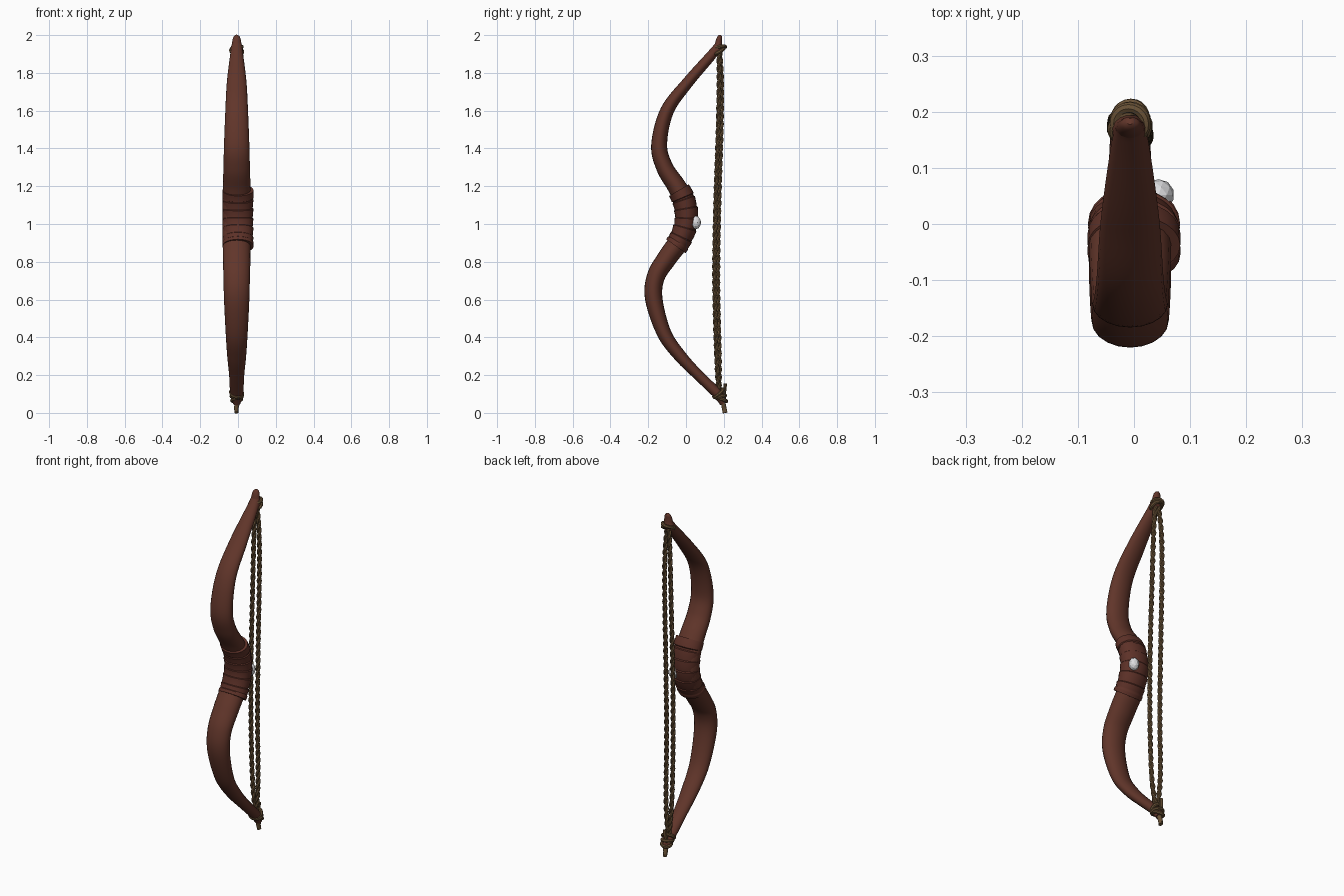
import bpy, bmesh, math
from mathutils import Vector

if "Cube" in bpy.data.objects:
    bpy.data.objects.remove(bpy.data.objects["Cube"])


def material(name, rgb):
    m = bpy.data.materials.new(name)
    m.use_nodes = True
    m.diffuse_color = (*rgb, 1)
    m.node_tree.nodes["Principled BSDF"].inputs["Base Color"].default_value = (*rgb, 1)
    return m


WOOD = material("red brown wood", (0.12, 0.036, 0.023))
LEATHER = material("dark red leather", (0.11, 0.031, 0.021))
ROPE = material("tan rope", (0.14, 0.083, 0.037))
PEARL = material("white pearl", (0.72, 0.72, 0.74))


def finish(obj, name, mat, smooth=True):
    obj.name = name
    obj.data.materials.clear()
    obj.data.materials.append(mat)
    if smooth:
        bpy.ops.object.select_all(action="DESELECT")
        obj.select_set(True)
        bpy.context.view_layer.objects.active = obj
        bpy.ops.object.shade_smooth_by_angle(angle=math.radians(40))
    return obj


def loft(name, stations, mat, sides=20):
    """Sweep an ellipse along stations of (centre, half width in x, half depth)."""
    bm = bmesh.new()
    rings = []
    for i, (c, w, d) in enumerate(stations):
        ahead = stations[min(i + 1, len(stations) - 1)][0]
        tangent = (ahead - stations[max(i - 1, 0)][0]).normalized()
        depth = tangent.cross(Vector((1, 0, 0))).normalized()
        width = depth.cross(tangent)
        ring = []
        for k in range(sides):
            a = math.tau * k / sides
            ring.append(bm.verts.new(c + width * w * math.cos(a) + depth * d * math.sin(a)))
        rings.append(ring)
    for r, s in zip(rings, rings[1:]):
        for k in range(sides):
            n = (k + 1) % sides
            bm.faces.new((r[k], r[n], s[n], s[k]))
    bm.faces.new(rings[0])
    bm.faces.new(rings[-1])
    bmesh.ops.recalc_face_normals(bm, faces=bm.faces)
    mesh = bpy.data.meshes.new(name)
    bm.to_mesh(mesh)
    bm.free()
    obj = bpy.data.objects.new(name, mesh)
    bpy.context.collection.objects.link(obj)
    return finish(obj, name, mat)


def smooth_path(points, steps):
    """Catmull-Rom interpolation of equal-length tuples."""
    p = [Vector(q) for q in points]
    p = [p[0]] + p + [p[-1]]
    out = []
    for a, b, c, d in zip(p, p[1:], p[2:], p[3:]):
        for s in range(steps):
            t = s / steps
            out.append(b + (c - a) * t / 2 + (a * 2 - b * 5 + c * 4 - d) * t * t / 2
                       + (b * 3 - a - c * 3 + d) * t ** 3 / 2)
    return out + [p[-2]]


# Recurved body: z, y, half width, half depth
BODY = [(.05, .2, .02, .02), (.1, .168, .034, .027), (.2, .065, .04, .028),
        (.3, -.03, .05, .033), (.42, -.115, .058, .038), (.6, -.17, .067, .046),
        (.72, -.16, .07, .048), (.82, -.1, .073, .052), (.92, -.03, .074, .055),
        (1.02, .002, .074, .056), (1.12, -.01, .074, .055), (1.2, -.05, .073, .05),
        (1.3, -.113, .07, .045), (1.42, -.142, .067, .042), (1.6, -.1, .06, .036),
        (1.75, .01, .052, .03), (1.9, .14, .034, .026), (1.95, .172, .026, .018)]
samples = smooth_path(BODY, 8)
loft("bow_body", [(Vector((-.007, v[1], v[0])), v[2], v[3]) for v in samples], WOOD)

# Carved upper tip
TIP = [(1.9, .145, .028, .022), (1.925, .168, .033, .027), (1.95, .172, .026, .02),
       (1.975, .175, .022, .016), (1.992, .18, .016, .012), (2, .183, .006, .006)]
loft("upper_tip", [(Vector((-.007, v[1], v[0])), v[2], v[3])
                   for v in smooth_path(TIP, 3)], WOOD, 14)

# Leather grip with overlapping turns
grip = []
for v in smooth_path(BODY, 24):
    if .88 < v[0] < 1.18:
        turn = (v[0] - .88) / .05 % 1
        swell = .003 + .005 * turn
        if v[0] > 1.14 or v[0] < .9:
            swell = .009
        grip.append((Vector((0, v[1], v[0])), v[2] + swell, v[3] + swell))
loft("leather_grip", grip, LEATHER, 24)

# Pearl set in the grip
bpy.ops.mesh.primitive_ico_sphere_add(subdivisions=2, radius=1, location=(.044, .052, 1.008))
pearl = bpy.context.object
pearl.scale = (.028, .028, .036)
finish(pearl, "pearl", PEARL, smooth=False)

# Doubled bowstring, each strand twisted from two plies
STRING = [(-.007, .175, .09), (-.03, .176, .3), (-.034, .168, .7), (-.035, .174, 1.1),
          (-.033, .186, 1.5), (-.028, .188, 1.75), (-.016, .18, 1.9), (-.007, .176, 1.935)]
for side, label in ((0, "right"), (1, "left")):
    points = []
    for x, y, z in STRING:
        spread = -.007 - x
        points.append((x + 2 * spread * side, y - .6 * spread * side, z))
    line = smooth_path(points, 40)
    for ply in range(2):
        stations = []
        for p in line:
            a = p.z * 75 + math.pi * ply
            stations.append((p + Vector((math.cos(a), math.sin(a), 0)) * .0055, .0085, .0085))
        loft(f"{label}_string_ply_{ply + 1}", stations, ROPE, 7)


# Rope turns binding the string to both ends
def binding(name, location, radius, tilt):
    bpy.ops.mesh.primitive_torus_add(major_segments=20, minor_segments=8,
                                     major_radius=radius, minor_radius=.01,
                                     location=location, rotation=tilt)
    finish(bpy.context.object, name, ROPE)


for i in range(3):
    binding(f"lower_binding_{i + 1}", (-.007, .172 + .009 * i, .105 - .018 * i),
            .031 - .003 * i, (.7 - .5 * i, .25 - .2 * i, 0))
for i in range(2):
    binding(f"upper_binding_{i + 1}", (-.007, .172 + .008 * i, 1.915 + .018 * i),
            .031 - .003 * i, (.5 - .3 * i, .2 - .4 * i, 0))

# Loose rope ends below and behind the lower knot
TAIL = [(-.007, .185, .08), (-.005, .197, .05), (-.009, .202, .025), (-.007, .207, 0)]
loft("rope_tail", [(p, .016 - .006 * (1 - p.z / .08), .013)
                   for p in smooth_path(TAIL, 4)], ROPE, 10)
END = [(-.007, .185, .07), (-.012, .2, .1), (-.01, .206, .13), (-.008, .207, .155)]
loft("rope_end", [(p, .011, .009) for p in smooth_path(END, 4)], ROPE, 8)
